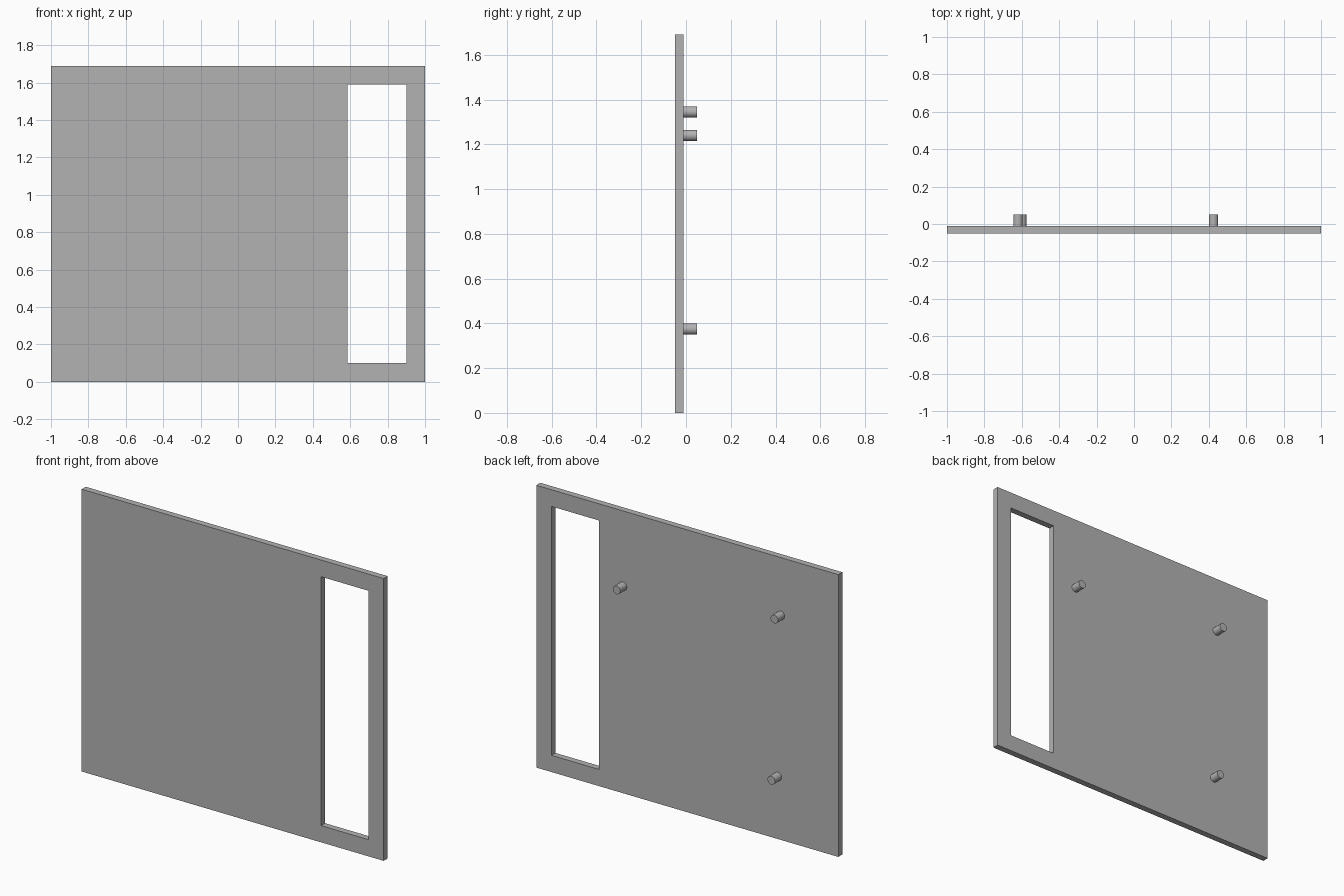
import bpy
import bmesh
from math import radians

cube = bpy.data.objects.get("Cube")
if cube:
    bpy.data.objects.remove(cube, do_unlink=True)

grey = bpy.data.materials.new("plain_grey")
grey.use_nodes = True
colour = (0.45, 0.45, 0.45, 1)
grey.diffuse_color = colour
grey.node_tree.nodes["Principled BSDF"].inputs["Base Color"].default_value = colour

FRONT, BACK, PEG_END = -0.05, -0.012, 0.05


def rectangle(bm, x0, x1, z0, z1):
    return [bm.verts.new((x, FRONT, z))
            for x, z in ((x0, z0), (x1, z0), (x1, z1), (x0, z1))]


# Flat panel: a frame of four faces round the slot, extruded to thickness
bm = bmesh.new()
outer = rectangle(bm, -1, 1, 0, 1.69)
inner = rectangle(bm, 0.585, 0.9, 0.1, 1.59)
for i in range(4):
    j = (i + 1) % 4
    bm.faces.new((outer[i], outer[j], inner[j], inner[i]))
extruded = bmesh.ops.extrude_face_region(bm, geom=bm.faces[:], use_keep_orig=True)
moved = [v for v in extruded["geom"] if isinstance(v, bmesh.types.BMVert)]
bmesh.ops.translate(bm, verts=moved, vec=(0, BACK - FRONT, 0))
bmesh.ops.recalc_face_normals(bm, faces=bm.faces)
mesh = bpy.data.meshes.new("panel")
bm.to_mesh(mesh)
bm.free()
mesh.materials.append(grey)
panel = bpy.data.objects.new("panel", mesh)
bpy.context.collection.objects.link(panel)

# Round pegs on the back
pegs = {"left_peg": (0.425, 1.24),
        "upper_right_peg": (-0.62, 1.345),
        "lower_right_peg": (-0.6, 0.375)}
for name, (x, z) in pegs.items():
    bpy.ops.mesh.primitive_cylinder_add(
        vertices=20, radius=0.025, depth=PEG_END - BACK,
        location=(x, (PEG_END + BACK) / 2, z), rotation=(radians(90), 0, 0))
    peg = bpy.context.object
    peg.name = name
    peg.data.materials.append(grey)
    bpy.ops.object.shade_smooth_by_angle(angle=radians(30))
